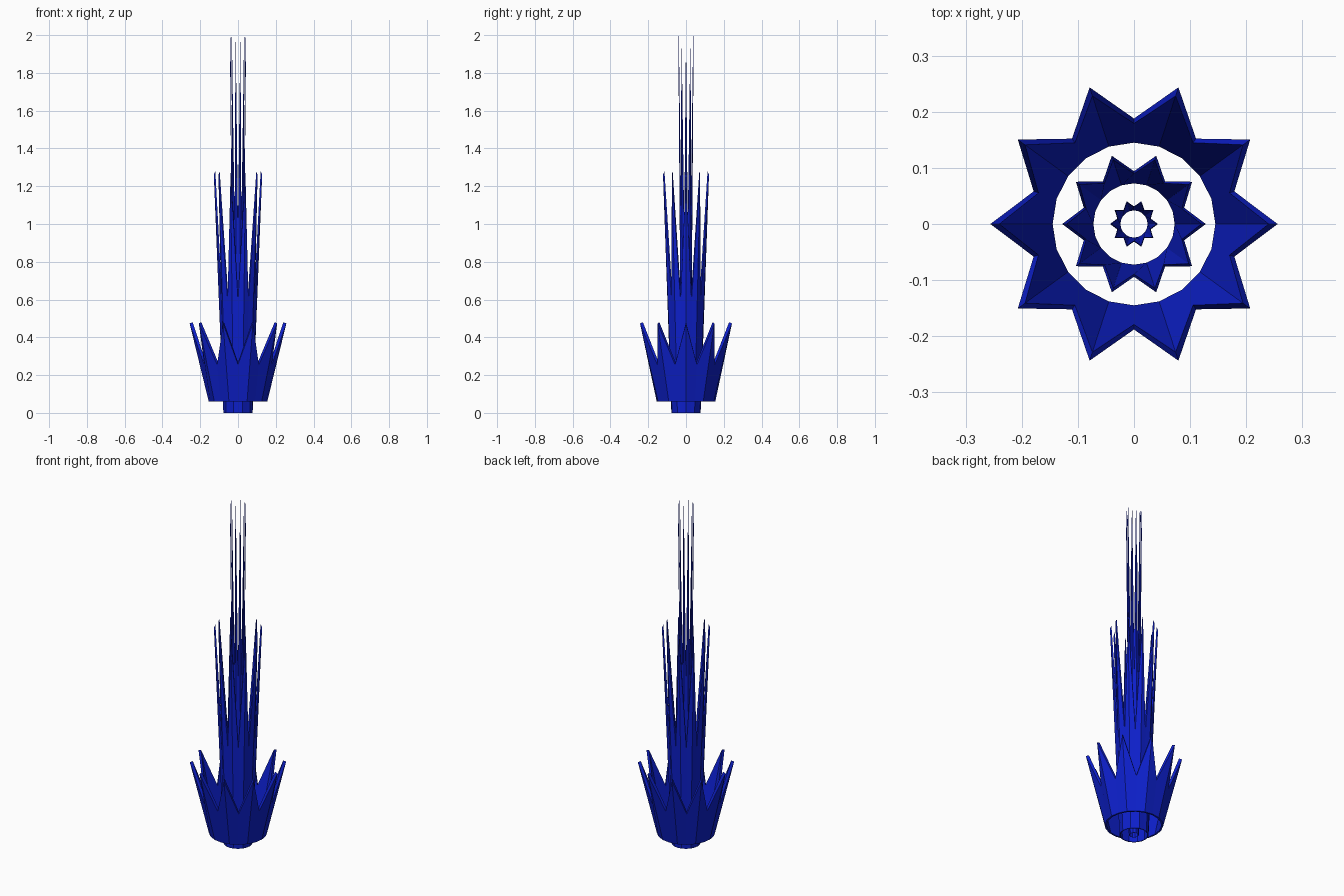
import bpy, bmesh, math

if "Cube" in bpy.data.objects:
    bpy.data.objects.remove(bpy.data.objects["Cube"])

SPIKES = 10

blue = bpy.data.materials.new("deep_blue")
blue.diffuse_color = (0.004, 0.014, 0.6, 1)
blue.use_nodes = True
blue.node_tree.nodes["Principled BSDF"].inputs["Base Color"].default_value = blue.diffuse_color


def spiked_crown(name, width, base, height):
    """Open flared tube with a zigzag rim; width scales the radii."""
    bm = bmesh.new()

    # Ring of alternating tip and valley points, as (radius, height) pairs
    def ring(tip, valley):
        points = []
        for i in range(SPIKES * 2):
            r, z = valley if i % 2 else tip
            a = math.pi * i / SPIKES
            points.append(bm.verts.new((r * width * math.cos(a),
                                        r * width * math.sin(a),
                                        base + z * height)))
        return points

    # Outer foot, outer rim, inner rim, inner foot
    loops = [ring((0.155, 0), (0.155, 0)),
             ring((0.256, 0.985), (0.188, 0.465)),
             ring((0.240, 1.0), (0.179, 0.495)),
             ring((0.145, 0), (0.145, 0))]
    n = SPIKES * 2
    for k in range(4):
        a, b = loops[k], loops[(k + 1) % 4]
        for i in range(n):
            j = (i + 1) % n
            bm.faces.new((a[i], a[j], b[j], b[i]))
    bmesh.ops.recalc_face_normals(bm, faces=bm.faces)
    mesh = bpy.data.meshes.new(name)
    bm.to_mesh(mesh)
    bm.free()
    mesh.materials.append(blue)
    bpy.context.collection.objects.link(bpy.data.objects.new(name, mesh))


# Three nested tiers, each narrower and taller
spiked_crown("outer_crown", 1.0, 0.06, 0.42)
spiked_crown("middle_crown", 0.5, 0.0, 1.28)
spiked_crown("inner_crown", 1 / 6, 0.0, 2.0)
